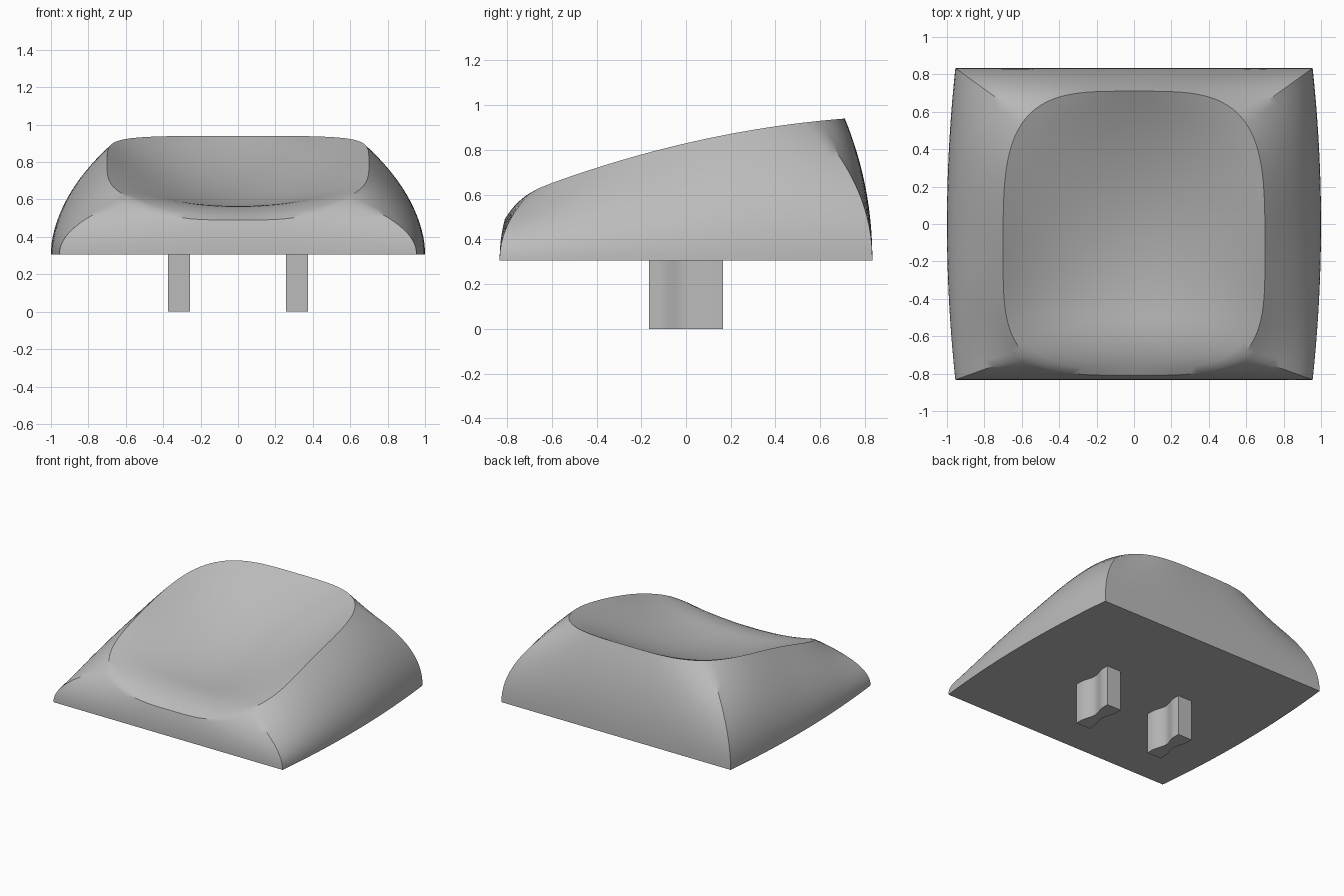
import bpy
import bmesh
import math

if "Cube" in bpy.data.objects:
    bpy.data.objects.remove(bpy.data.objects["Cube"], do_unlink=True)

grey = bpy.data.materials.new("light grey")
grey.use_nodes = True
grey.diffuse_color = (0.5, 0.5, 0.5, 1)
grey.node_tree.nodes["Principled BSDF"].inputs["Base Color"].default_value = (0.5, 0.5, 0.5, 1)

SIDE, WALL, DISH = 28, 16, 18      # points per side, rings in wall and dish
BASE_Z = 0.305
RIM_X, RIM_MID, RIM_FRONT, RIM_BACK, POWER = 0.70, -0.15, 0.66, 0.86, 3.7


def finish(name, bm, angle):
    bmesh.ops.recalc_face_normals(bm, faces=bm.faces)
    mesh = bpy.data.meshes.new(name)
    bm.to_mesh(mesh)
    bm.free()
    mesh.materials.append(grey)
    obj = bpy.data.objects.new(name, mesh)
    bpy.context.collection.objects.link(obj)
    bpy.ops.object.select_all(action="DESELECT")
    obj.select_set(True)
    bpy.context.view_layer.objects.active = obj
    bpy.ops.object.shade_smooth_by_angle(angle=math.radians(angle))
    return obj


def rim_height(y):
    lip = max(0, (-0.55 - y) / 0.26)
    return 0.83 + 0.232 * y - 0.108 * y * y - 0.081 * lip ** 4


def centre_height(y):
    if y > -0.5:
        return 0.565 + (y + 0.5) ** 2 / 3.9
    return 0.565 - 0.075 * ((-0.5 - y) / 0.31) ** 2.5


def dish_height(x, y):
    v = (y - RIM_MID) / (RIM_BACK if y > RIM_MID else RIM_FRONT)
    half = RIM_X * max(1e-6, 1 - abs(v) ** POWER) ** (1 / POWER)
    across = min(1, abs(x) / half)
    low = centre_height(y)
    return low + (rim_height(y) - low) * across ** 2


# Perimeter of a unit square, anticlockwise from the front right corner
square = []
for turn in range(4):
    for i in range(SIDE):
        u, v = -1 + 2 * i / SIDE, -1
        for _ in range(turn):
            u, v = -v, u
        square.append((u, v))


def base_point(u, v):
    return u * (1 - 0.045 * v * v), 0.833 * v


def rim_point(u, v):
    k = (abs(u) ** POWER + abs(v) ** POWER) ** (-1 / POWER)
    return RIM_X * u * k, RIM_MID + (RIM_BACK if v > 0 else RIM_FRONT) * v * k


# Cap: curved walls lofted from base to rim, then the scooped top
bm = bmesh.new()
rings = []
for j in range(WALL + 1):
    t = j / WALL
    ring = []
    for u, v in square:
        bx, by = base_point(u, v)
        rx, ry = rim_point(u, v)
        f = t ** 2.1
        z = BASE_Z + (rim_height(ry) - BASE_Z) * t
        ring.append(bm.verts.new((bx + (rx - bx) * f, by + (ry - by) * f, z)))
    rings.append(ring)
for j in range(1, DISH):
    s = 1 - j / DISH
    ring = []
    for u, v in square:
        rx, ry = rim_point(u, v)
        x, y = rx * s, RIM_MID + (ry - RIM_MID) * s
        ring.append(bm.verts.new((x, y, dish_height(x, y))))
    rings.append(ring)
count = len(square)
for low, high in zip(rings, rings[1:]):
    for i in range(count):
        n = (i + 1) % count
        bm.faces.new((low[i], low[n], high[n], high[i]))
middle = bm.verts.new((0, RIM_MID, dish_height(0, RIM_MID)))
for i in range(count):
    bm.faces.new((rings[-1][i], rings[-1][(i + 1) % count], middle))
bm.faces.new(rings[0][::-1])
finish("cap", bm, 32)


# Stems: two waisted prongs under the cap
def add_stem(name, x):
    steps = 20
    edge = []
    for i in range(steps + 1):
        y = 0.165 * (2 * i / steps - 1)
        waist = 0.5 + 0.5 * math.cos(math.pi * min(1, abs(y) / 0.12))
        edge.append((0.059 - 0.026 * waist, y))
    outline = edge + [(-w, y) for w, y in reversed(edge)]
    bm = bmesh.new()
    face = bm.faces.new([bm.verts.new((x + w, y, 0)) for w, y in outline])
    out = bmesh.ops.extrude_face_region(bm, geom=[face])
    top = [g for g in out["geom"] if isinstance(g, bmesh.types.BMVert)]
    bmesh.ops.translate(bm, verts=top, vec=(0, 0, BASE_Z))
    finish(name, bm, 35)


add_stem("left_stem", 0.316)
add_stem("right_stem", -0.316)
